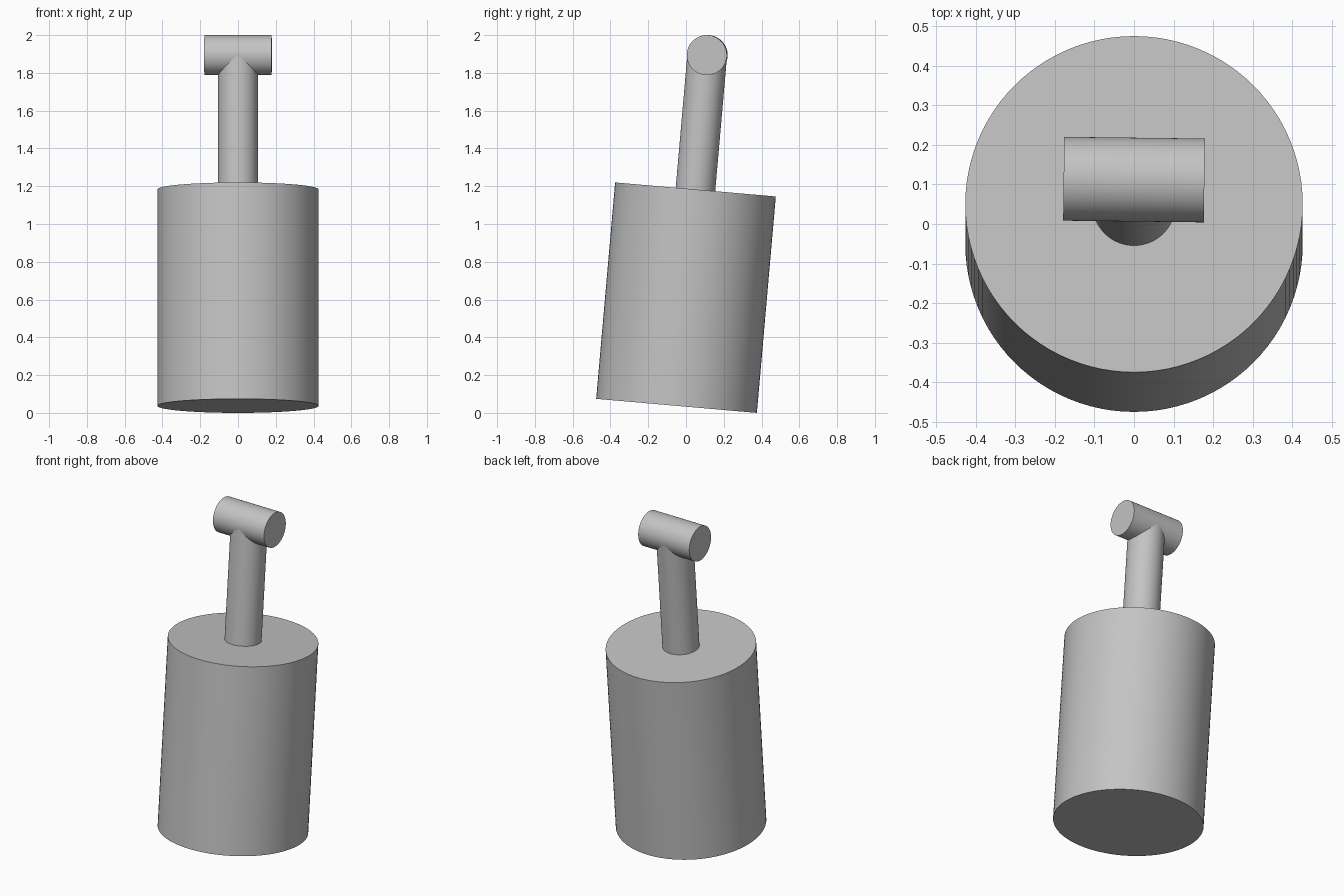
import bpy
from math import radians, sin
from mathutils import Matrix, Vector

cube = bpy.data.objects.get("Cube")
if cube:
    bpy.data.objects.remove(cube, do_unlink=True)

TILT = radians(5)
BODY_R, BODY_LEN = 0.427, 1.15
ROD_R = 0.106
BAR_LEN = 0.356

grey = bpy.data.materials.new("plain grey")
grey.use_nodes = True
colour = (0.55, 0.55, 0.55, 1)
grey.diffuse_color = colour
grey.node_tree.nodes["Principled BSDF"].inputs["Base Color"].default_value = colour

# Leaning frame shared by the whole model, with its origin at the base centre
lean = Matrix.Rotation(-TILT, 4, 'X')
base = Vector((0, -BODY_LEN / 2 * sin(TILT), BODY_R * sin(TILT)))
frame = Matrix.Translation(base) @ lean


def cylinder(name, radius, length, matrix):
    bpy.ops.mesh.primitive_cylinder_add(vertices=96, radius=radius, depth=length)
    obj = bpy.context.object
    obj.name = name
    obj.matrix_world = matrix
    obj.data.materials.append(grey)
    bpy.ops.object.shade_smooth_by_angle(angle=radians(30))
    return obj


# Distance along the leaning axis at which the crossbar touches the full height
bar_at = (2 - ROD_R - base.z) / lean[2][2]

# Large drum body
cylinder("body", BODY_R, BODY_LEN, frame @ Matrix.Translation((0, 0, BODY_LEN / 2)))

# Neck rising from the body into the crossbar
neck_start = BODY_LEN - 0.01
cylinder("neck", ROD_R - 0.001, bar_at - neck_start,
         frame @ Matrix.Translation((0, 0, (bar_at + neck_start) / 2)))

# Crossbar, turned very slightly about the vertical
cylinder("crossbar", ROD_R, BAR_LEN,
         Matrix.Translation(frame @ Vector((0, 0, bar_at)))
         @ Matrix.Rotation(radians(-0.7), 4, 'Z')
         @ Matrix.Rotation(radians(90), 4, 'Y'))
